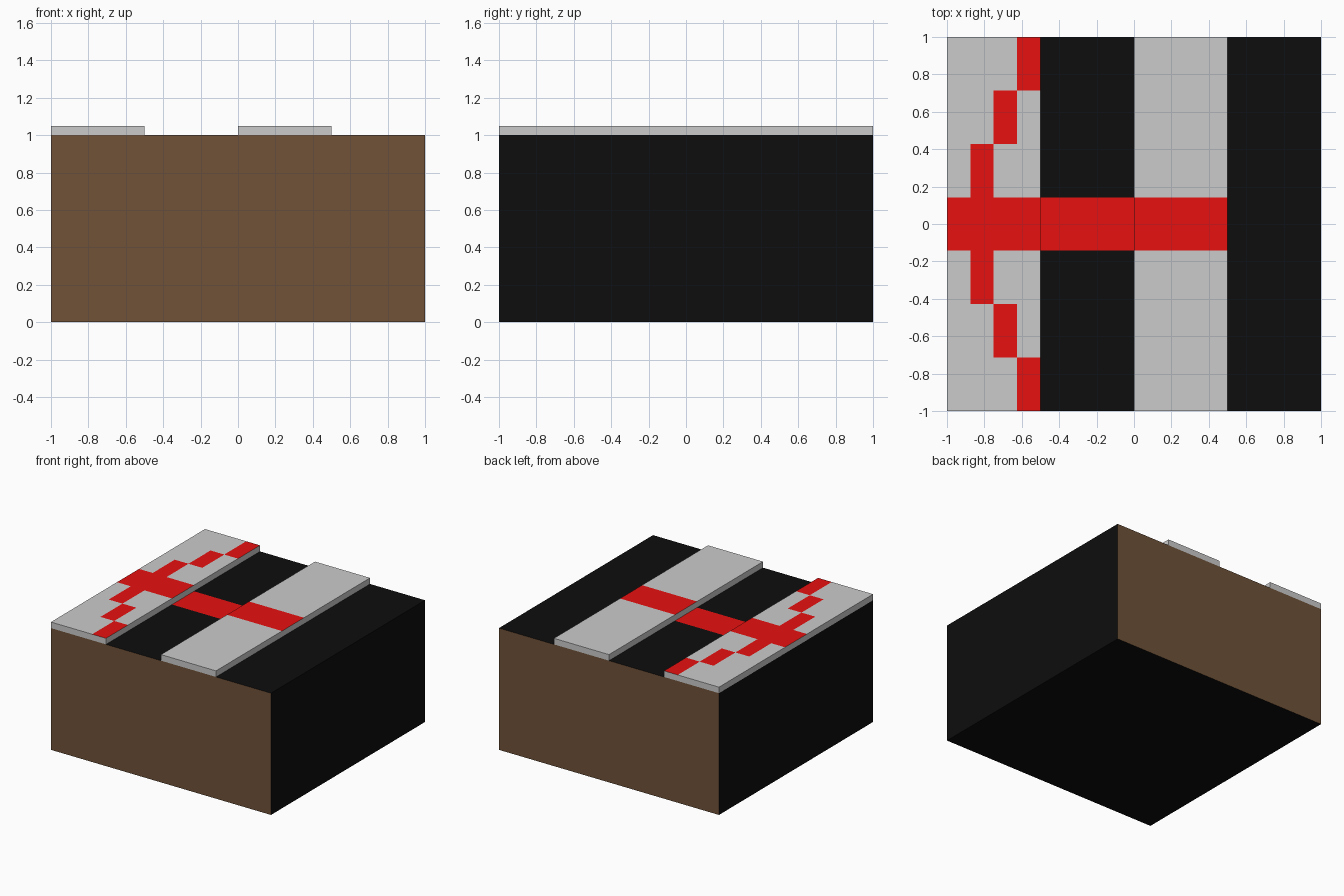
import bpy, bmesh
from mathutils import Vector

if "Cube" in bpy.data.objects:
    bpy.data.objects.remove(bpy.data.objects["Cube"])


def material(name, rgb):
    m = bpy.data.materials.new(name)
    m.diffuse_color = (*rgb, 1)
    m.use_nodes = True
    m.node_tree.nodes["Principled BSDF"].inputs["Base Color"].default_value = m.diffuse_color
    return m


BLACK = material("black", (0.004, 0.004, 0.004))
BROWN = material("brown", (0.16, 0.085, 0.04))
GREY = material("grey", (0.7, 0.7, 0.7))
RED = material("red", (0.8, 0.006, 0.005))


def block(name, lo, hi, mats, pick, xcuts=(), ycuts=()):
    """Box from lo to hi, sliced at the cuts; pick(normal, centre) gives the material index."""
    lo, hi = Vector(lo), Vector(hi)
    bm = bmesh.new()
    bmesh.ops.create_cube(bm, size=1)
    bmesh.ops.scale(bm, vec=hi - lo, verts=bm.verts)
    bmesh.ops.translate(bm, vec=(lo + hi) / 2, verts=bm.verts)
    planes = [((x, 0, 0), (1, 0, 0)) for x in xcuts] + [((0, y, 0), (0, 1, 0)) for y in ycuts]
    for co, no in planes:
        bmesh.ops.bisect_plane(bm, geom=bm.verts[:] + bm.edges[:] + bm.faces[:],
                               plane_co=co, plane_no=no)
    bm.normal_update()
    for f in bm.faces:
        f.material_index = pick(f.normal, f.calc_center_median())
    me = bpy.data.meshes.new(name)
    bm.to_mesh(me)
    bm.free()
    for m in mats:
        me.materials.append(m)
    ob = bpy.data.objects.new(name, me)
    bpy.context.collection.objects.link(ob)
    return ob


ROW = 1 / 7  # half the height of one pattern row


# Body: brown front and back, black elsewhere, red stripe between the slats
def body_colour(n, c):
    if abs(n.y) > 0.5:
        return 1
    return 2 if n.z > 0.5 and abs(c.y) < ROW and -0.5 < c.x < 0 else 0


block("body", (-1, -1, 0), (1, 1, 1), (BLACK, BROWN, RED), body_colour,
      (-0.5, 0), (-ROW, ROW))


# Left slat: red centre row and a stepped chevron
def chevron_colour(n, c):
    row = round(abs(c.y) * 3.5)
    column = int((c.x + 1) / 0.125)
    return int(n.z > 0.5 and (row == 0 or row == column))


block("left_slat", (-1, -1, 1), (-0.5, 1, 1.05), (GREY, RED), chevron_colour,
      (-0.875, -0.75, -0.625), [s * k * ROW for s in (-1, 1) for k in (1, 3, 5)])

# Middle slat: red centre stripe
block("middle_slat", (0, -1, 1), (0.5, 1, 1.05), (GREY, RED),
      lambda n, c: int(n.z > 0.5 and abs(c.y) < ROW), (), (-ROW, ROW))
